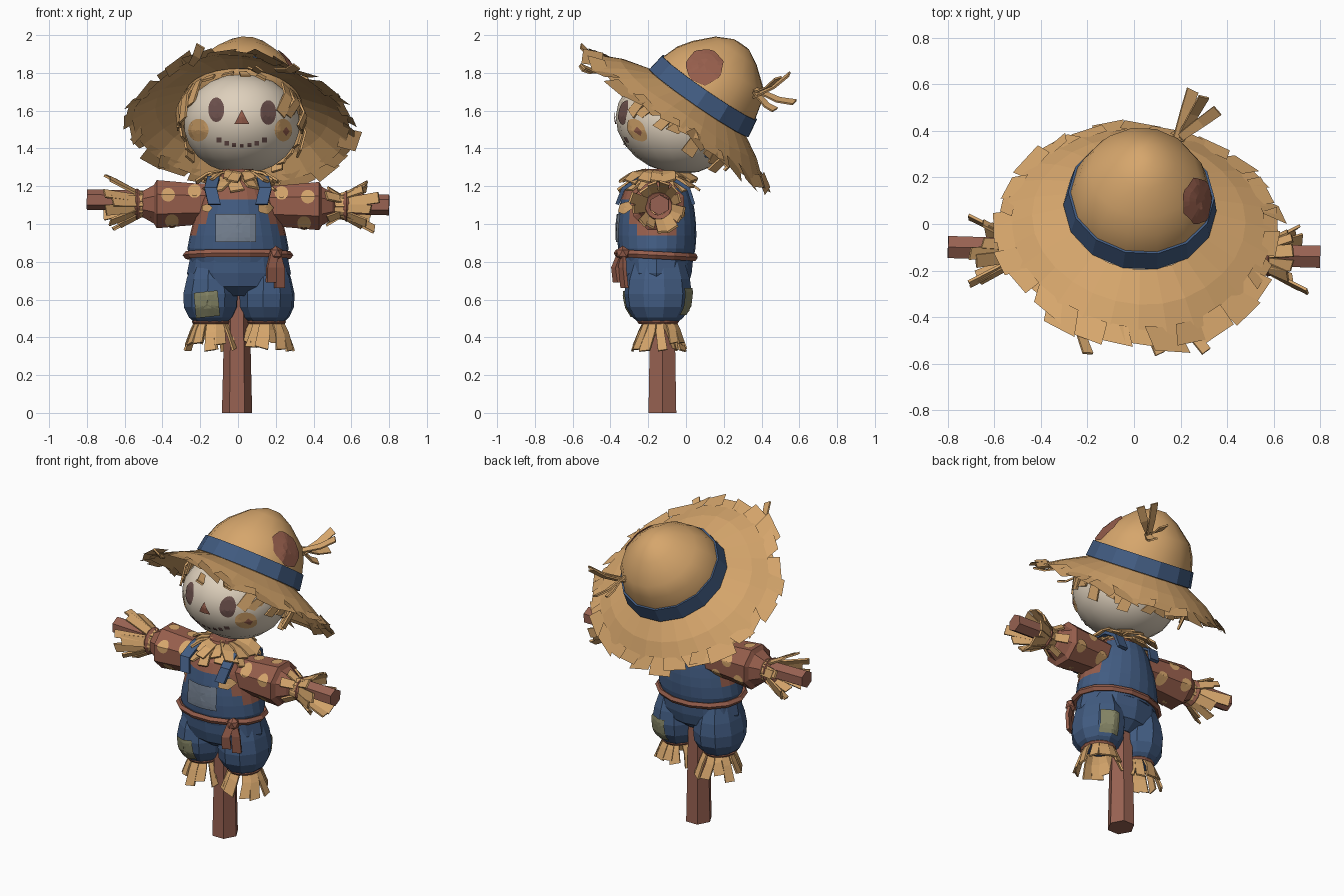
import bpy, bmesh, math, random
from math import sin, cos, pi, radians
from mathutils import Matrix, Vector
from mathutils.bvhtree import BVHTree

random.seed(4)
if "Cube" in bpy.data.objects:
    bpy.data.objects.remove(bpy.data.objects["Cube"])


def material(name, rgb):
    lin = [((c / 255 + 0.055) / 1.055) ** 2.4 for c in rgb] + [1]
    m = bpy.data.materials.new(name)
    m.use_nodes = True
    m.diffuse_color = lin
    m.node_tree.nodes["Principled BSDF"].inputs["Base Color"].default_value = lin
    return m


STRAW = material("straw", (214, 166, 108))
BLUE = material("denim", (66, 92, 130))
RED = material("red_brown_cloth", (150, 94, 76))
WOOD = material("wood", (152, 98, 82))
SKIN = material("sackcloth", (222, 208, 188))
DARK = material("dark_thread", (108, 80, 76))
OLIVE = material("olive_patch", (136, 136, 104))
GREY = material("pocket_grey", (118, 130, 146))


def finish(name, bm, mats, smooth=False, thick=0):
    me = bpy.data.meshes.new(name)
    bm.to_mesh(me)
    bm.free()
    for m in mats:
        me.materials.append(m)
    if smooth:
        me.shade_smooth()
    ob = bpy.data.objects.new(name, me)
    bpy.context.collection.objects.link(ob)
    if thick:
        ob.modifiers.new("thickness", "SOLIDIFY").thickness = thick
    return ob


def loft(name, mat, rings, n, M=Matrix(), caps=True, smooth=False, turn=0.0, rule=None):
    """Skin elliptical rings given as (height, x radius, y radius, optional y shift)."""
    bm = bmesh.new()
    rows = []
    for h, rx, ry, *shift in rings:
        cy = shift[0] if shift else 0
        angles = [2 * pi * (i + turn) / n for i in range(n)]
        rows.append([bm.verts.new(M @ Vector((rx * cos(t), cy + ry * sin(t), h))) for t in angles])
    for a, b in zip(rows, rows[1:]):
        for i in range(n):
            j = (i + 1) % n
            bm.faces.new((a[i], a[j], b[j], b[i]))
    if caps:
        bm.faces.new(rows[0][::-1])
        bm.faces.new(rows[-1])
    if rule:
        for f in bm.faces:
            f.material_index = rule(f.calc_center_median())
    return finish(name, bm, mat if isinstance(mat, list) else [mat], smooth)


def ribbon(bm, pts, widths, side):
    rows = [(bm.verts.new(p + side * w / 2), bm.verts.new(p - side * w / 2))
            for p, w in zip(pts, widths)]
    for a, b in zip(rows, rows[1:]):
        bm.faces.new((a[0], a[1], b[1], b[0]))


def flare(name, mat, M, n, profile, w, jitter=0.2, arc=(0, 360), thick=0.012, grow=1.3):
    """Ring of strips whose (radius, height) profile runs outward round local z."""
    bm = bmesh.new()
    for i in range(n):
        t = radians(arc[0] + (arc[1] - arc[0]) * (i + random.uniform(-.3, .3)) / n)
        k = 1 + random.uniform(-jitter, jitter)
        (r0, h0), pts = profile[0], []
        for j, (r, h) in enumerate(profile):
            a = t + random.uniform(-.25, .25) * jitter * j
            rr = r0 + (r - r0) * k
            pts.append(M @ Vector((rr * cos(a), rr * sin(a), h0 + (h - h0) * k)))
        side = M.to_3x3() @ Vector((-sin(t), cos(t), random.uniform(-.3, .3)))
        ww = w * random.uniform(.8, 1.2)
        ribbon(bm, pts, [ww * (1 + (grow - 1) * j / (len(pts) - 1)) for j in range(len(pts))], side)
    return finish(name, bm, [mat], thick=thick)


def decal(name, mat, target, p, d, w, h, sides=24, turn=0.0, lift=0.006):
    """Polygon of half size w, h pressed onto the target along direction d."""
    me = target.data
    tree = BVHTree.FromPolygons([v.co for v in me.vertices], [f.vertices[:] for f in me.polygons])
    d, p, m = Vector(d).normalized(), Vector(p), 24
    u = d.cross(Vector((0, 0, 1))).normalized()
    v = u.cross(d)
    bm = bmesh.new()

    def drop(a, b):
        start = p + u * a + v * b - d
        hit = tree.ray_cast(start, d)
        return bm.verts.new((hit[0] if hit[0] else start + d) - d * lift)
    mid, last = drop(0, 0), None
    for s in (.35, .7, 1):
        row = []
        for i in range(m):
            t = 2 * pi * i / m
            r = s * cos(pi / sides) / cos(t % (2 * pi / sides) - pi / sides)
            row.append(drop(w * r * cos(t + turn), h * r * sin(t + turn)))
        for i in range(m):
            j = (i + 1) % m
            bm.faces.new((last[i], row[i], row[j], last[j]) if last else (mid, row[i], row[j]))
        last = row
    return finish(name, bm, [mat])


def rope(name, loc, R, r, scale=(1, 1, 1), rot=(0, 0, 0)):
    bpy.ops.mesh.primitive_torus_add(major_segments=14, minor_segments=5, major_radius=R,
                                     minor_radius=r, location=loc, rotation=rot)
    ob = bpy.context.object
    ob.name, ob.scale = name, scale
    ob.data.materials.append(RED)


def at(x, y, z):
    return Matrix.Translation((x, y, z))


FRONT, BACK = (0, 1, 0), (0, -1, 0)

# Wooden post and crossbar
loft("post", WOOD, [(0, .08, .085), (.5, .068, .075), (1.25, .06, .06)], 6, at(-.005, -.125, 0))
bar = at(0, -.12, 1.115) @ Matrix.Rotation(radians(91), 4, "Y")
bar = bar @ Matrix.Rotation(radians(1.5), 4, "X")
loft("crossbar", WOOD, [(-.8, .055, .055), (0, .05, .05), (.8, .055, .055)], 6, bar)


# Torso: shirt with a tapering dungaree bib chosen by height and width
def is_denim(c):
    bib = c.z < 1.14 and c.y < -.155 and abs(c.x) < .13 + (1.12 - c.z) * .5
    back = c.y > -.06 and c.z < 1.2
    return int(c.z < .94 or bib or back)


torso = loft("torso", [RED, BLUE],
             [(.8, .25, .19), (.87, .268, .205), (.94, .255, .21), (1.0, .24, .208), (1.06, .222, .202),
              (1.13, .2, .19), (1.19, .17, .17), (1.25, .1, .1), (1.29, .08, .08)],
             24, at(0, -.155, 0), rule=is_denim)
loft("trouser_seat", BLUE, [(.62, .12, .1), (.67, .25, .165), (.74, .275, .185), (.84, .255, .195)],
     12, at(.005, -.155, 0))
bm = bmesh.new()
for s in (-1, 1):
    strap = [(.125, -.355, 1.1), (.145, -.325, 1.18), (.13, -.24, 1.235),
             (.13, -.08, 1.235), (.13, .005, 1.18), (.12, .03, 1.1)]
    ribbon(bm, [Vector((s * x, y, z)) for x, y, z in strap], [.065] * 6, Vector((1, 0, 0)))
finish("shoulder_straps", bm, [BLUE], thick=.02)
decal("bib_pocket", GREY, torso, (-.012, -.4, .98), FRONT, .15, .105, 4, pi / 4, .01)
for x, r in ((-.165, .03), (.145, .045)):
    decal("strap_button", STRAW, torso, (x, -.4, 1.085), FRONT, r, r * .8, 5, lift=.03)

# Legs, sleeves, straw hands and ankles
for s, label in ((-1, "right"), (1, "left")):
    x = .005 + s * .147
    leg = loft(label + "_leg", BLUE, [(.475, .085, .1), (.505, .12, .135), (.56, .147, .17),
               (.63, .15, .18), (.71, .132, .17), (.8, .1, .14)], 10, at(x, -.148, 0), turn=.3)
    rope(label + "_cuff", (x, -.148, .482), .09, .013, (1, 1.1, 1))
    flare(label + "_ankle_straw", STRAW, at(x, -.14, .495), 12,
          [(.08, 0), (.11, -.06), (.14, -.14)], .046)
    if s < 0:
        decal("knee_patch", OLIVE, leg, (-.165, -.4, .575), FRONT, .09, .095, 4, pi / 4 + .1, .01)
    else:
        decal("seat_patch", OLIVE, leg, (.19, 0, .59), (-.35, -1, 0), .085, .1, 4, pi / 4, .01)

    y, z = -.13 - s * .015, 1.1 - s * .005
    arm = at(0, y, z) @ Matrix.Rotation(s * pi / 2, 4, "Y")
    sleeve = loft(label + "_sleeve", RED, [(.1, .115, .12), (.24, .12, .13), (.43, .138, .145),
                  (.445, .11, .115), (.5, .078, .08), (.52, .05, .05)], 8, arm, turn=.5)
    for px, pz, d in ((.23, .07, FRONT), (.35, -.09, FRONT), (.37, .05, FRONT),
                      (.3, .05, BACK), (.39, -.05, BACK), (.22, -.06, BACK)):
        decal("sleeve_dot", STRAW, sleeve, (s * px, y, z + pz), d, .036, .036)
    for px in (.25, .38):
        decal("sleeve_top_dot", STRAW, sleeve, (s * px, y + .03, z), (0, .2, -1), .034, .034)
    tie = .555 + s * .02
    flare(label + "_hand_straw", STRAW, arm, 13, [(.05, tie - .06), (.06, tie), (.13, tie + .13)],
          .042, .25)
    flare(label + "_wrist_straw", STRAW, arm, 6, [(.05, tie), (.07, tie - .04), (.1, tie - .09)], .036)
    rope(label + "_wrist_tie", (s * tie, y, z), .064, .02, rot=(0, pi / 2, 0))

# Rope belt with knot and hanging ends
rope("belt", (0, -.16, .835), .272, .021, (1, .78, 1), (radians(-3), 0, 0))
bm = bmesh.new()
bmesh.ops.create_icosphere(bm, subdivisions=1, radius=.04, matrix=at(.2, -.335, .845))
finish("belt_knot", bm, [RED])
bm = bmesh.new()
for x, y, z in ((.18, -.375, .69), (.225, -.335, .66)):
    ribbon(bm, [Vector((.2, -.345, .87)), Vector((x, y - .01, .77)), Vector((x, y, z))],
           [.045, .05, .055], Vector((.9, .45, 0)))
finish("belt_ends", bm, [RED], thick=.02)

# Straw collar
for k in (0, 1):
    flare("collar_straw", STRAW, at(0, -.14, 1.285 - .02 * k), 16,
          [(.07, 0), (.15, -.015 - .02 * k), (.205, -.05 - .025 * k)], .055)

# Head, leaning forward at the top, and painted face
bm = bmesh.new()
lean = Matrix.Identity(4)
lean[1][2] = -.15
bmesh.ops.create_uvsphere(bm, u_segments=18, v_segments=11, radius=1,
                          matrix=at(.02, -.06, 1.53) @ lean @ Matrix.Diagonal((.312, .31, .265, 1)))
head = finish("head", bm, [SKIN], smooth=True)
for x, z in ((-.115, 1.605), (.16, 1.59)):
    decal("eye", DARK, head, (x, -.4, z), FRONT, .042, .065)
for x, w in ((-.21, .054), (.24, .046)):
    decal("cheek", STRAW, head, (x, -.4, 1.497), FRONT, w, .06)
decal("cheek_stitch", RED, head, (.255, -.4, 1.49), FRONT, .018, .025, 4, 0, .011)
decal("nose", RED, head, (.02, -.4, 1.555), FRONT, .045, .05, 3, pi / 2, .009)
for i in range(7):
    x = -.1 + .04 * i
    r = .013 + .05 * abs(x - .02)
    decal("mouth_stitch", DARK, head, (x, -.4, 1.415 + 2 * (x - .02) ** 2), FRONT, r, r, 4, pi / 4)
decal("head_back_patch", BLUE, head, (.02, -.06, 1.37), (-1, -1, 0), .04, .025, 5)

# Tilted straw hat
hat = at(.025, .06, 1.645) @ Matrix.Rotation(radians(-34.4), 4, "X") @ Matrix.Rotation(radians(4), 4, "Y")
crown = loft("hat_crown", STRAW, [(0, .32, .315, .01), (.1, .305, .3, .01), (.18, .28, .275, .015),
             (.25, .235, .235, .025), (.34, .13, .135, .015), (.385, .04, .05, .02)],
             14, hat, smooth=True)
loft("hat_band", BLUE, [(.003, .33, .325, .01), (.1, .315, .31, .01), (.1, .29, .285, .01)],
     14, hat, caps=False)
brim = loft("hat_brim", STRAW, [(-.155, .575, .53), (-.07, .46, .43), (0, .315, .31)],
            28, hat, caps=False)
wide = hat @ Matrix.Diagonal((1.08, 1, 1, 1))
edge = flare("brim_edge", STRAW, wide, 32, [(.5, -.13), (.57, -.175)], .13, .3, thick=0, grow=1.05)
# Turn the front lip up and out, and raise the left side a little
for v in list(brim.data.vertices) + list(edge.data.vertices):
    p = hat.inverted() @ v.co
    front = max(0, -p.y - .3)
    rise = front * (.23 - .25 * p.x) + .2 * max(0, p.x - .4)
    v.co = hat @ Vector((p.x, p.y - .27 * front, p.z + rise))

flare("hair_fringe", STRAW, hat, 28, [(.315, -.02), (.35, -.1), (.335, -.205)], .05, .25, (-45, 230))
flare("forehead_fringe", STRAW, hat, 4, [(.315, -.02), (.335, -.05)], .045, .25, (235, 305))
decal("hat_patch", RED, crown, hat @ Vector((.27, -.09, .215)), (-1, .05, -.65),
      .105, .12, 7, .3, .008)

# Loose straws on the hat
bm = bmesh.new()
for a, b, w in (((.18, .36, 1.71), (.25, .575, 1.64), .05), ((.18, .36, 1.69), (.36, .49, 1.77), .045),
                ((.19, .36, 1.67), (.3, .55, 1.79), .045), ((.2, .36, 1.7), (.24, .47, 1.6), .045),
                ((.06, -.45, 1.82), (.11, -.56, 1.82), .045), ((.2, -.42, 1.81), (.31, -.55, 1.83), .045),
                ((-.25, -.42, 1.84), (-.2, -.56, 1.94), .045)):
    a, b = Vector(a), Vector(b)
    side = (b - a).cross(Vector((.6, .2, 1))).normalized()
    ribbon(bm, [a, a.lerp(b, .6) + Vector((0, 0, -.015)), b], [w * .7, w, w * 1.1], side)
finish("loose_straws", bm, [STRAW], thick=.01)
